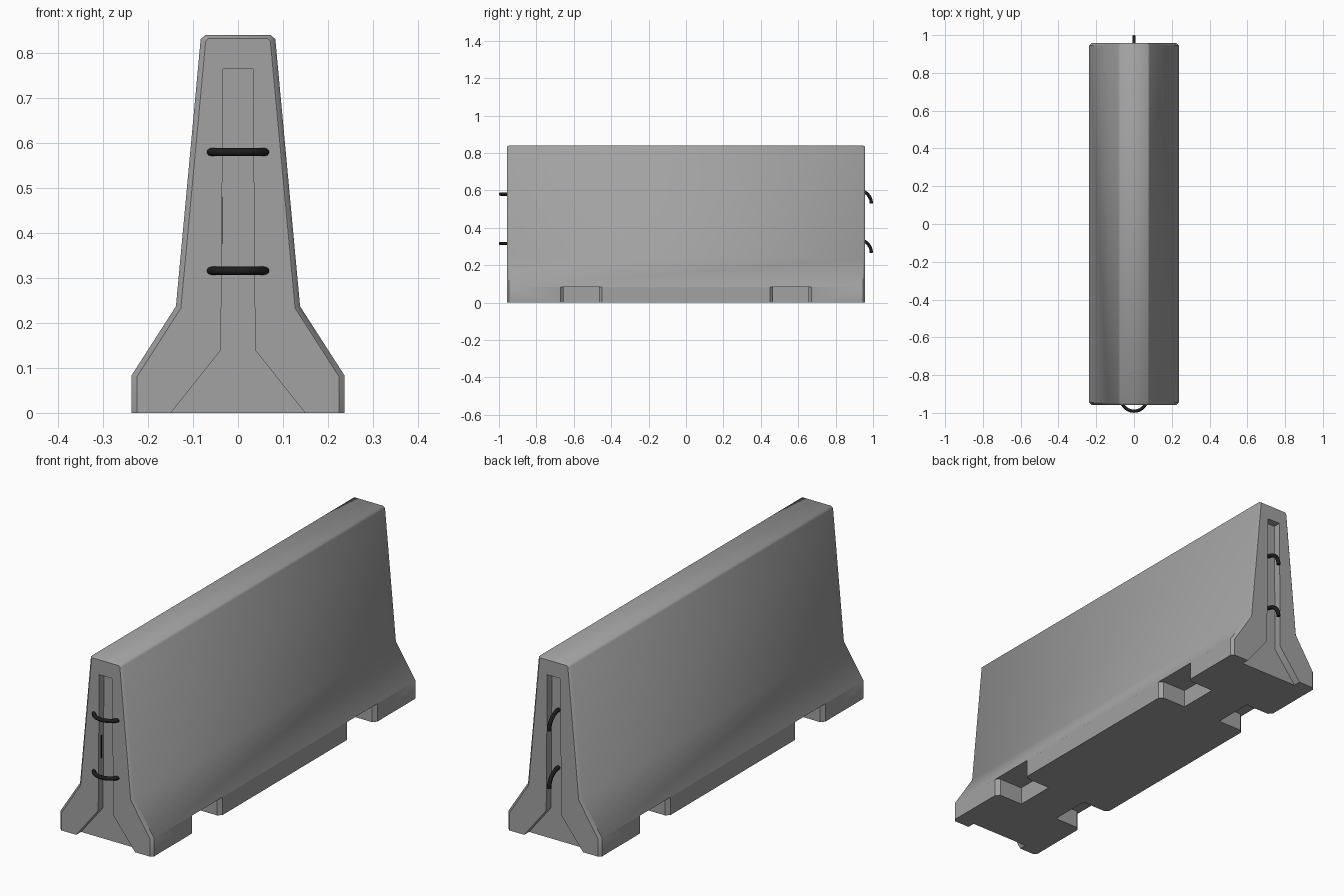
import bpy, bmesh, math
from mathutils import Vector

cube = bpy.data.objects.get("Cube")
if cube:
    bpy.data.objects.remove(cube, do_unlink=True)


def make_material(name, value, rough):
    mat = bpy.data.materials.new(name)
    mat.use_nodes = True
    color = (value, value, value, 1)
    mat.diffuse_color = color
    bsdf = next(n for n in mat.node_tree.nodes if n.type == 'BSDF_PRINCIPLED')
    bsdf.inputs["Base Color"].default_value = color
    bsdf.inputs["Roughness"].default_value = rough
    return mat


concrete = make_material("concrete grey", 0.36, 0.9)
steel = make_material("black steel", 0.012, 0.6)


def loft(name, rings, mat):
    """Closed solid through matching rings of points."""
    bm = bmesh.new()
    loops = [[bm.verts.new(p) for p in ring] for ring in rings]
    n = len(loops[0])
    for a, b in zip(loops, loops[1:]):
        for i in range(n):
            j = (i + 1) % n
            bm.faces.new((a[i], a[j], b[j], b[i]))
    bm.faces.new(loops[0])
    bm.faces.new(loops[-1])
    bmesh.ops.recalc_face_normals(bm, faces=bm.faces)
    mesh = bpy.data.meshes.new(name)
    bm.to_mesh(mesh)
    bm.free()
    mesh.materials.append(mat)
    obj = bpy.data.objects.new(name, mesh)
    bpy.context.collection.objects.link(obj)
    return obj


def mirrored(half):
    return half + [(-x, z) for x, z in reversed(half)]


def smooth(obj, degrees):
    bpy.ops.object.select_all(action='DESELECT')
    obj.select_set(True)
    bpy.context.view_layer.objects.active = obj
    bpy.ops.object.shade_smooth_by_angle(angle=math.radians(degrees))


END = 0.958      # half length of the concrete
CHAMFER = 0.012

# Barrier body: stepped profile with chamfered end edges
outer = mirrored([(0.237, 0), (0.237, 0.083), (0.138, 0.237), (0.083, 0.831), (0.073, 0.84)])
inner = mirrored([(0.225, 0), (0.225, 0.08), (0.127, 0.233), (0.072, 0.826), (0.066, 0.833)])
sections = [(-END, inner), (CHAMFER - END, outer), (END - CHAMFER, outer), (END, inner)]
body = loft("barrier_body", [[(x, y, z) for x, z in prof] for y, prof in sections], concrete)

# Flared keyway slots in both ends
cutters = []
slot = mirrored([(0.165, -0.02), (0.038, 0.14), (0.033, 0.765)])
for side in (-1, 1):
    rings = [[(x, side * y, z) for x, z in slot] for y in (END - 0.035, END + 0.05)]
    cutters.append(loft("slot_cutter", rings, concrete))

# Lifting notches with chamfered mouths along both sides of the foot
notch = [(0.1, -0.094), (0.221, -0.094), (0.237, -0.11), (0.3, -0.11),
         (0.3, 0.11), (0.237, 0.11), (0.221, 0.094), (0.1, 0.094)]
for sx in (-1, 1):
    for cy in (-0.56, 0.56):
        rings = [[(sx * x, cy + y, z) for x, y in notch] for z in (-0.05, 0.082)]
        cutters.append(loft("notch_cutter", rings, concrete))

bpy.context.view_layer.objects.active = body
for cutter in cutters:
    cutter.hide_render = True
    mod = body.modifiers.new("cut", 'BOOLEAN')
    mod.operation = 'DIFFERENCE'
    mod.solver = 'EXACT'
    mod.object = cutter
    bpy.ops.object.modifier_apply(modifier=mod.name)
    bpy.data.objects.remove(cutter, do_unlink=True)
smooth(body, 43.5)


def steel_bar(name, points, radius, sides=10):
    """Round bar swept along a planar path."""
    pts = [Vector(p) for p in points]
    chord = pts[-1] - pts[0]
    bend = (pts[len(pts) // 2] - pts[0]).cross(chord)
    normal = bend.normalized() if bend.length > 1e-6 else Vector((1, 0, 0))
    rings = []
    for i, p in enumerate(pts):
        tangent = (pts[min(i + 1, len(pts) - 1)] - pts[max(i - 1, 0)]).normalized()
        across = tangent.cross(normal)
        turns = [math.tau * k / sides for k in range(sides)]
        rings.append([p + radius * (math.cos(t) * normal + math.sin(t) * across) for t in turns])
    smooth(loft(name, rings, steel), 50)


LOOP = 0.07      # bend radius of the coupling loops
PIVOT = 0.921    # distance of the bend centre from the middle
STEPS = 14

# Front coupling loops lie flat, back hooks turn down
for label, z in (("upper", 0.58), ("lower", 0.316)):
    arc = [math.pi * i / STEPS for i in range(STEPS + 1)]
    steel_bar(f"{label}_front_loop",
              [(LOOP * math.cos(a), -PIVOT - LOOP * math.sin(a), z) for a in arc], 0.009)
    steel_bar(f"{label}_back_hook",
              [(0, PIVOT + LOOP * math.sin(a / 2), z - 0.05 + LOOP * math.cos(a / 2)) for a in arc], 0.009)

# Reinforcing bar just breaking the front slot wall
steel_bar("reinforcing_bar", [(-0.041, -0.94, z) for z in (0.375, 0.43, 0.48)], 0.007)
